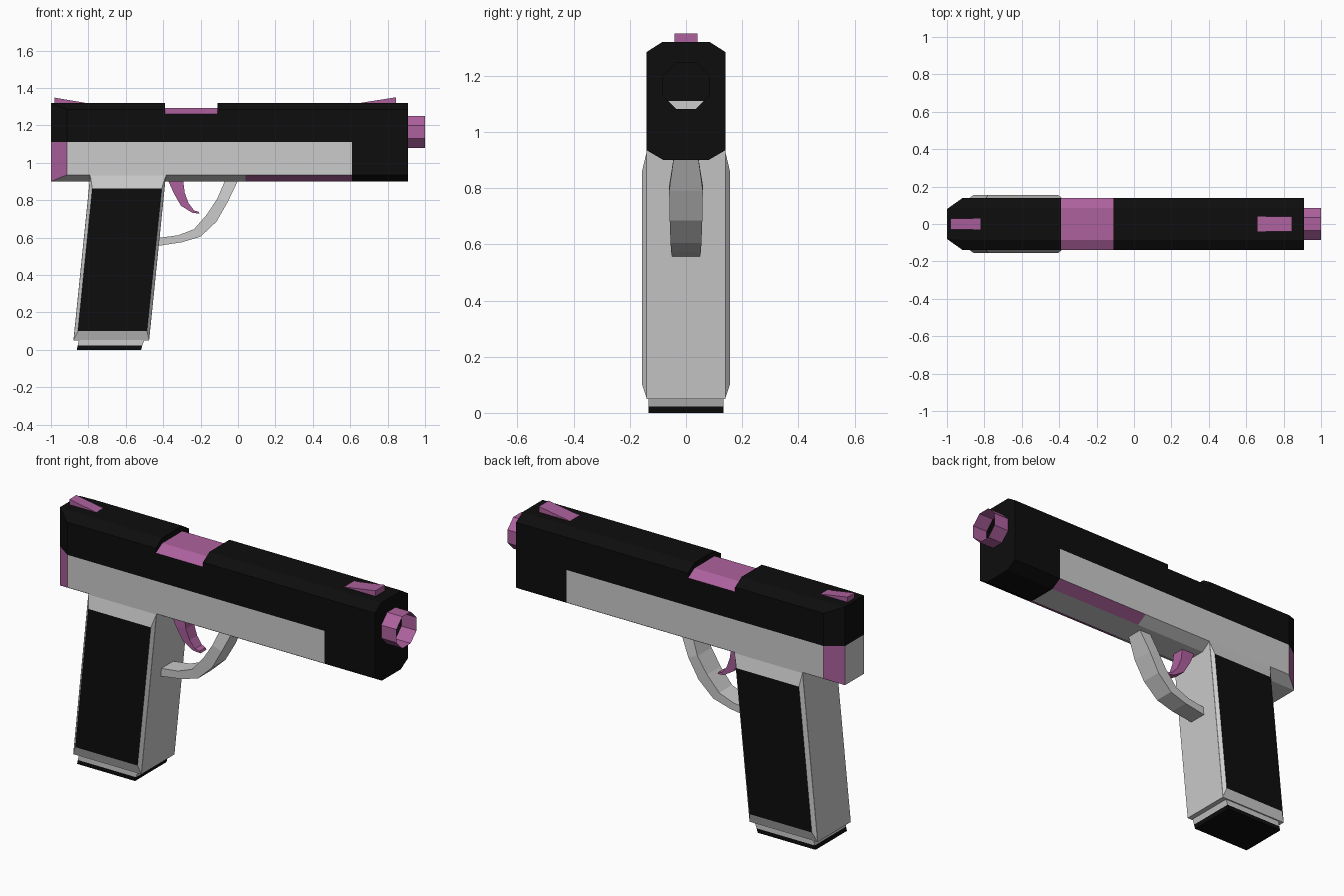
import bpy, bmesh, math
from mathutils import Matrix

cube = bpy.data.objects.get("Cube")
if cube:
    bpy.data.objects.remove(cube, do_unlink=True)


def material(name, rgb):
    m = bpy.data.materials.new(name)
    m.use_nodes = True
    m.diffuse_color = (*rgb, 1)
    m.node_tree.nodes["Principled BSDF"].inputs["Base Color"].default_value = (*rgb, 1)
    return m


BLACK = material("black", (0.004, 0.004, 0.004))
GREY = material("light grey", (0.6, 0.6, 0.6))
PINK = material("mauve pink", (0.42, 0.12, 0.34))


def finish(name, bm, mats, rule=None):
    bmesh.ops.remove_doubles(bm, verts=bm.verts, dist=0.0005)
    bmesh.ops.recalc_face_normals(bm, faces=bm.faces)
    bm.normal_update()
    if rule:
        for f in bm.faces:
            f.material_index = int(rule(f.calc_center_median(), f.normal))
    me = bpy.data.meshes.new(name)
    bm.to_mesh(me)
    bm.free()
    for m in mats:
        me.materials.append(m)
    ob = bpy.data.objects.new(name, me)
    bpy.context.collection.objects.link(ob)
    return ob


def loft(name, rings, mats, rule=None):
    """Skin a list of rings of 3D points and cap both ends."""
    bm = bmesh.new()
    rows = [[bm.verts.new(p) for p in r] for r in rings]
    n = len(rows[0])
    for a, b in zip(rows, rows[1:]):
        for i in range(n):
            j = (i + 1) % n
            bm.faces.new((a[i], a[j], b[j], b[i]))
    bm.faces.new(rows[0])
    bm.faces.new(rows[-1])
    return finish(name, bm, mats, rule)


def section(x, half):
    """Mirror half of a (y, z) cross-section at a position along the length."""
    return [(x, y, z) for y, z in half] + [(x, -y, z) for y, z in reversed(half)]


def slab(z, x0, x1, w):
    return [(x0, -w, z), (x1, -w, z), (x1, w, z), (x0, w, z)]


def strip(name, pairs, mat):
    """Bar swept through (outer point, inner point, half width) stations."""
    rings = []
    for (ax, az), (bx, bz), w in pairs:
        rings.append([(ax, -w, az), (ax, w, az), (bx, w, bz), (bx, -w, bz)])
    return loft(name, rings, [mat])


# Slide, with a plan taper at the rear and a lowered port
W, FLAT, TOP, SPLIT = 0.14, 0.085, 1.32, 1.11
upper = [(W, SPLIT), (W, 1.285), (FLAT, TOP)]
upper_end = [(0.08, SPLIT), (0.08, TOP), (0.08, TOP)]
loft("slide_rear", [section(-1, upper_end), section(-0.915, upper), section(-0.39, upper)], [BLACK])
loft("slide_middle", [section(-0.11, upper), section(0.61, upper)], [BLACK])
port = [(W, SPLIT), (W, 1.26)]
loft("slide_port", [section(-0.39, port), section(-0.11, port)], [BLACK])
chamber = [(W, 1.26), (FLAT, 1.292)]
loft("chamber", [section(-0.39, chamber), section(-0.11, chamber)], [PINK])

# Slide nose, bored through for the barrel
nose_half = [(0.08, 0.9), (W, 0.935), (W, 1.285), (FLAT, TOP)]
nose = loft("slide_nose", [section(0.61, nose_half), section(0.91, nose_half)], [BLACK])


def octagon_tube(name, x0, x1, radius, capped, mat):
    bm = bmesh.new()
    bmesh.ops.create_cone(bm, cap_ends=capped, segments=8, radius1=radius, radius2=radius, depth=x1 - x0)
    bmesh.ops.rotate(bm, verts=bm.verts, matrix=Matrix.Rotation(math.pi / 8, 3, "Z"))
    bmesh.ops.rotate(bm, verts=bm.verts, matrix=Matrix.Rotation(math.pi / 2, 3, "Y"))
    bmesh.ops.translate(bm, verts=bm.verts, vec=((x0 + x1) / 2, 0, 1.165))
    return finish(name, bm, [mat])


octagon_tube("barrel", 0.908, 1.0, 0.092, False, PINK)
bore = octagon_tube("bore_cutter", 0.55, 0.95, 0.09, True, BLACK)
bore.hide_render = True
bore.hide_viewport = True
cut = nose.modifiers.new("bore", "BOOLEAN")
cut.operation = "DIFFERENCE"
cut.solver = "EXACT"
cut.object = bore

# Frame, coloured on the rear corners and the front underside bevels
lower = [(W, SPLIT), (W, 0.935), (0.08, 0.9)]
lower_end = [(0.08, SPLIT), (0.08, 0.9), (0.08, 0.9)]


def frame_colour(c, n):
    rear_corner = c.x < -0.92 and abs(n.y) > 0.3 and n.x < -0.3
    underside_bevel = c.x > 0.04 and n.z < -0.3 and abs(n.y) > 0.3
    return rear_corner or underside_bevel


loft("frame", [section(-1, lower_end)] + [section(x, lower) for x in (-0.915, 0.04, 0.61)],
     [GREY, PINK], frame_colour)

# Grip core with raised side panels
loft("grip", [slab(0.05, -0.88, -0.475, W), slab(0.935, -0.79, -0.385, W)], [GREY])
for side, label in ((-1, "right"), (1, "left")):
    def panel(y, z0, z1, a, b, c, d):
        return [(a, side * y, z0), (b, side * y, z0), (c, side * y, z1), (d, side * y, z1)]
    loft("grip_panel_" + label,
         [panel(0.139, 0.05, 0.935, -0.88, -0.475, -0.385, -0.79),
          panel(0.156, 0.1, 0.862, -0.856, -0.487, -0.408, -0.779)],
         [GREY, BLACK], lambda c, n: abs(n.y) > 0.99 and abs(c.y) > 0.15)

# Magazine base
loft("magazine", [slab(0.022, -0.857, -0.512, 0.133), slab(0.055, -0.85, -0.5, 0.133)], [GREY])
loft("magazine_base", [slab(0, -0.862, -0.518, 0.133), slab(0.022, -0.857, -0.512, 0.133)], [BLACK])

# Trigger and its guard
strip("trigger", [((-0.38, 0.92), (-0.295, 0.92), 0.035), ((-0.345, 0.84), (-0.285, 0.84), 0.035),
                  ((-0.305, 0.77), (-0.265, 0.785), 0.032), ((-0.245, 0.733), (-0.235, 0.745), 0.03),
                  ((-0.205, 0.727), (-0.21, 0.738), 0.025)], PINK)
strip("trigger_guard", [((0.005, 0.915), (-0.065, 0.915), 0.043), ((-0.055, 0.79), (-0.11, 0.81), 0.06),
                        ((-0.115, 0.685), (-0.165, 0.725), 0.058), ((-0.2, 0.605), (-0.235, 0.645), 0.055),
                        ((-0.3, 0.575), (-0.32, 0.612), 0.053), ((-0.43, 0.555), (-0.43, 0.598), 0.05)], GREY)

# Wedge sights
for name, low, high, w, rise in (("rear_sight", -0.82, -0.98, 0.03, 0.028), ("front_sight", 0.66, 0.845, 0.041, 0.03)):
    strip(name, [((low, TOP - 0.005), (low, TOP + 0.001), w), ((high, TOP - 0.005), (high, TOP + rise), w)], PINK)
